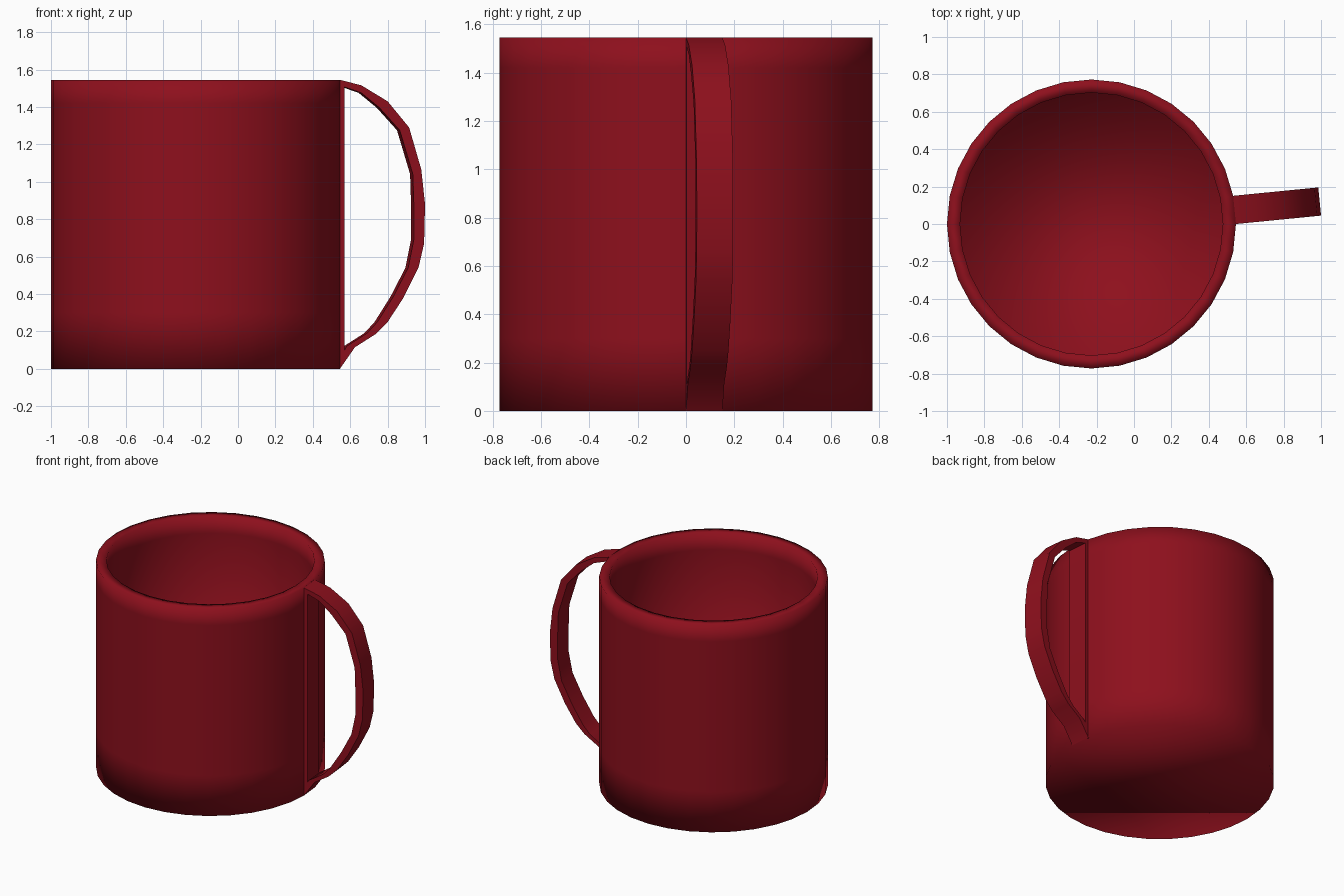
import bpy, bmesh, math
from mathutils import Vector

if "Cube" in bpy.data.objects:
    bpy.data.objects.remove(bpy.data.objects["Cube"])

SIDES, R, R_IN, H, CX = 32, 0.7725, 0.7025, 1.545, -0.2275

red = bpy.data.materials.new("red_glaze")
red.diffuse_color = (0.27, 0.005, 0.012, 1)
red.use_nodes = True
red.node_tree.nodes["Principled BSDF"].inputs["Base Color"].default_value = red.diffuse_color


def finish(name, bm):
    bmesh.ops.recalc_face_normals(bm, faces=bm.faces)
    mesh = bpy.data.meshes.new(name)
    bm.to_mesh(mesh)
    bm.free()
    mesh.materials.append(red)
    obj = bpy.data.objects.new(name, mesh)
    bpy.context.collection.objects.link(obj)
    return obj


def smooth(obj, angle=None):
    bpy.ops.object.select_all(action='DESELECT')
    obj.select_set(True)
    bpy.context.view_layer.objects.active = obj
    if angle is None:
        bpy.ops.object.shade_smooth()
    else:
        bpy.ops.object.shade_smooth_by_angle(angle=math.radians(angle))


# Hollow mug body: rings from underside, up the outside, over the rim, down inside
profile = [(R, 0), (R, 0.3), (R, 1.42), (R, H), (R_IN, H), (R_IN, 1.42), (R_IN, 0.07)]
bm = bmesh.new()
rings = []
for r, z in profile:
    rings.append([bm.verts.new((CX + r * math.cos(math.tau * i / SIDES),
                                r * math.sin(math.tau * i / SIDES), z))
                  for i in range(SIDES)])
for a, b in zip(rings, rings[1:]):
    for i in range(SIDES):
        j = (i + 1) % SIDES
        bm.faces.new((a[i], a[j], b[j], b[i]))
bm.faces.new(rings[0])
bm.faces.new(rings[-1])
smooth(finish("mug_body", bm))

# The handle grows out of the single wall facet between angles 0 and 360/32
v0 = Vector((CX + R, 0, 0))
v1 = Vector((CX + R * math.cos(math.tau / SIDES), R * math.sin(math.tau / SIDES), 0))
half = math.pi / SIDES
out = Vector((math.cos(half), math.sin(half), 0))


def place(base, x, z):
    return base + out * ((x - v0.x) / out.x) + Vector((0, 0, z))


# Slim raised strip on the wall behind the handle
bm = bmesh.new()
for base in (v0, v1):
    for x, z in [(0.535, 0.0), (0.545, 0.0), (0.57, 0.06), (0.57, 1.52), (0.545, H), (0.535, H)]:
        bm.verts.new(place(base, x, z))
bm.verts.ensure_lookup_table()
n = len(bm.verts) // 2
v = list(bm.verts)
bm.faces.new(v[:n])
bm.faces.new(v[n:])
for i in range(n):
    j = (i + 1) % n
    bm.faces.new((v[i], v[j], v[n + j], v[n + i]))
smooth(finish("handle_mount_strip", bm), 30)

# Curved strap handle: outer and inner edge of the side outline
outer = [(0.545, H), (0.66, 1.515), (0.80, 1.43), (0.915, 1.29), (0.98, 1.065), (1.0, 0.88),
         (0.995, 0.67), (0.965, 0.54), (0.885, 0.38), (0.80, 0.25), (0.735, 0.185),
         (0.625, 0.115), (0.545, 0.0)]
inner = [(0.56, 1.51), (0.66, 1.475), (0.757, 1.395), (0.865, 1.275), (0.935, 1.04), (0.94, 0.88),
         (0.94, 0.69), (0.91, 0.54), (0.83, 0.385), (0.745, 0.25), (0.69, 0.19),
         (0.58, 0.12), (0.56, 0.08)]
bm = bmesh.new()
loops = [[bm.verts.new(place(b, *p)) for b, p in ((v0, o), (v1, o), (v1, i), (v0, i))]
         for o, i in zip(outer, inner)]
for a, b in zip(loops, loops[1:]):
    for i in range(4):
        j = (i + 1) % 4
        bm.faces.new((a[i], a[j], b[j], b[i]))
bm.faces.new(loops[0])
bm.faces.new(loops[-1])
smooth(finish("handle", bm), 45)
